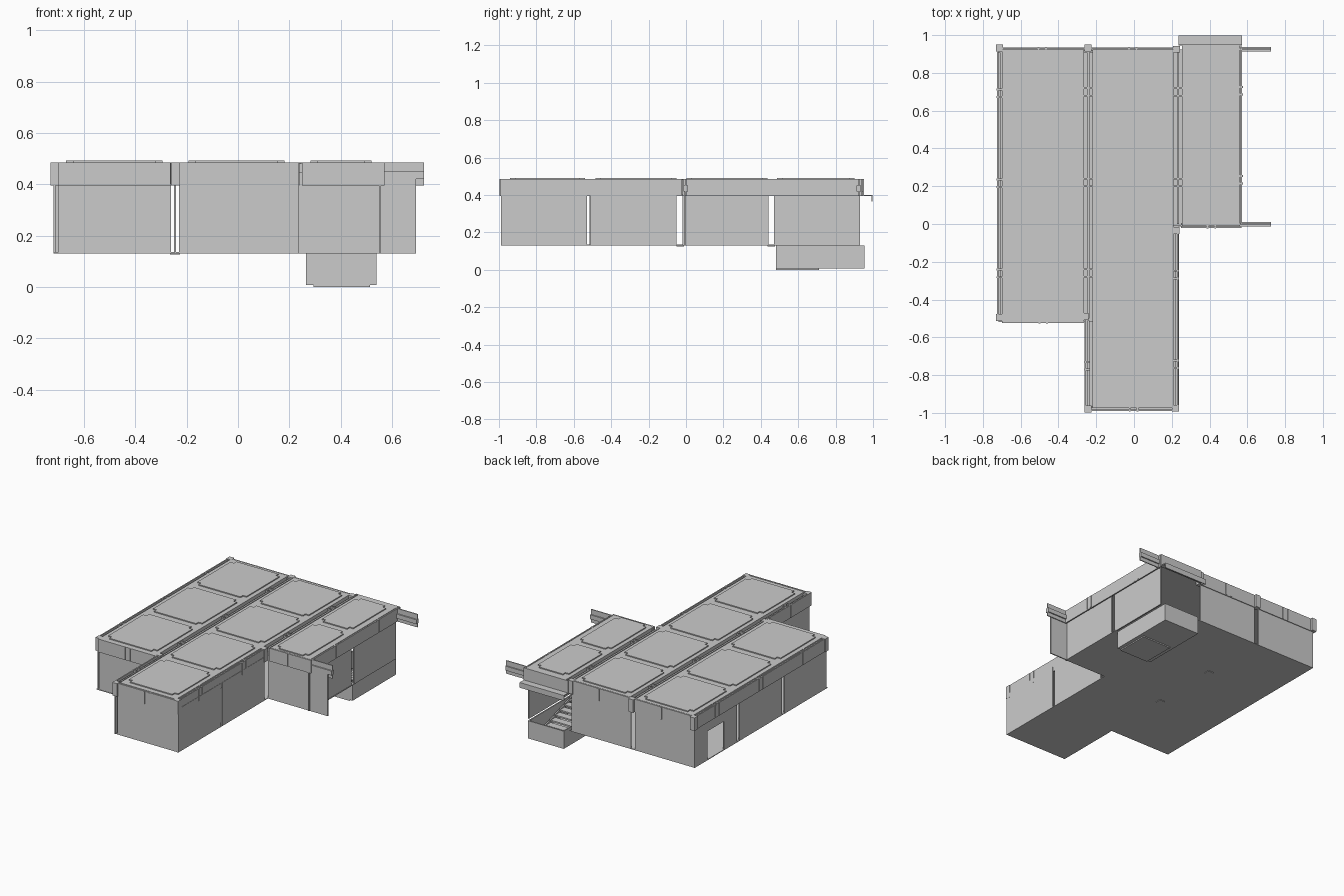
import bpy, bmesh

if "Cube" in bpy.data.objects:
    bpy.data.objects.remove(bpy.data.objects["Cube"])

T = 0.008  # thin sheet thickness


def mesh_object(name, bm):
    me = bpy.data.meshes.new(name)
    bm.to_mesh(me)
    bm.free()
    ob = bpy.data.objects.new(name, me)
    bpy.context.collection.objects.link(ob)
    return ob


def boxes(name, items):
    """One object from (x0, x1, y0, y1, z0, z1) boxes."""
    bm = bmesh.new()
    for x0, x1, y0, y1, z0, z1 in items:
        vs = bmesh.ops.create_cube(bm, size=1)["verts"]
        for v in vs:
            v.co.x = x0 if v.co.x < 0 else x1
            v.co.y = y0 if v.co.y < 0 else y1
            v.co.z = z0 if v.co.z < 0 else z1
    return mesh_object(name, bm)


def prism(name, pts, z0, z1):
    bm = bmesh.new()
    f = bm.faces.new([bm.verts.new((x, y, z0)) for x, y in pts])
    top = bmesh.ops.extrude_face_region(bm, geom=[f])["geom"]
    for v in top:
        if isinstance(v, bmesh.types.BMVert):
            v.co.z = z1
    bmesh.ops.recalc_face_normals(bm, faces=bm.faces)
    return mesh_object(name, bm)


def trim(name, axis, a, b, edge, out):
    """Stepped cornice along an axis; edge is the outer line, out = +1 or -1."""
    items = []
    for d0, d1, z0, z1 in ((0, .008, .395, .485), (.008, .016, .42, .45),
                           (.016, .026, .41, .475)):
        lo, hi = sorted((edge - out * d0, edge - out * d1))
        items.append((a, b, lo, hi, z0, z1) if axis == "x" else (lo, hi, a, b, z0, z1))
    # clip pair at the middle of each module
    n = max(1, round((b - a) / .48))
    for i in range(n):
        c = a + (b - a) * (i + .5) / n
        for s in (-.02, .02):
            lo, hi = sorted((edge + out * .003, edge - out * .03))
            p, q = c + s - .005, c + s + .005
            items.append((p, q, lo, hi, .40, .484) if axis == "x" else (lo, hi, p, q, .40, .484))
    boxes(name, items)


ROWS = [(-.99, -.53), (-.51, -.05), (-.02, .44), (.47, .93)]
Z0, Z1 = .13, .43

# Floors
boxes("left_floor", [(-.718, -.245, -.518, .93, .13, .135)])
boxes("middle_floor", [(-.245, .237, -.988, .93, .13, .135)])
boxes("right_floor", [(.237, .56, -.01, .485, .13, .135)])
boxes("floor_hatches", [(x - .02, x + .02, y - .02, y + .02, .126, .131)
                        for x, y in ((-.245, -.03), (-.245, .455))])

# Perimeter walls, one panel per module with open seams between them
wall = []
for i, (a, b) in enumerate(ROWS):
    if i in (1, 2):
        wall.append((-.718, -.718 + T, a, b, Z0, Z1))
    if i < 2:
        wall.append((.229, .229 + T, a, b, Z0, Z1))
    if i > 1:
        wall.append((.549, .549 + T, a, b, Z0, Z1))
wall.append((-.249, -.249 + T, ROWS[0][0], ROWS[0][1], Z0, Z1))
# left wall panel with the doorway
wall += [(-.718, -.718 + T, .47, .61, Z0, Z1), (-.718, -.718 + T, .79, .93, Z0, Z1),
         (-.718, -.718 + T, .61, .79, .33, Z1)]
boxes("side_walls", wall)
boxes("front_walls", [(-.70, -.26, -.516, -.516 + T, Z0, Z1),
                      (-.23, .235, -.988, -.988 + T, Z0, Z1),
                      (.238, .693, -.012, -.012 + T, Z0, Z1)])
boxes("back_walls", [(-.718, -.26, .922, .93, Z0, Z1), (-.23, .225, .922, .93, Z0, Z1)])

# Roof decks
boxes("roof_decks", [(-.70, -.265, -.515, .925, .42, .485),
                     (-.22, .21, -.975, .925, .42, .485),
                     (.255, .56, -.01, .95, .42, .485)])

# Channels between roof decks
boxes("roof_channels", [(-.27, -.215, -.52, .925, .42, .445),
                        (.205, .26, -.01, .925, .42, .445)])
rails = []
for x, y0 in ((-.2425, -.5), (.2325, 0)):
    rails.append((x - .006, x + .006, y0, .92, .44, .475))
    for c in (-.26, .22, .70):
        if c > y0:
            rails += [(x - .025, x + .025, c + s - .004, c + s + .004, .44, .48) for s in (-.02, .02)]
boxes("channel_rails", rails)

# Raised roof panels with notched corners
def panel(name, x0, x1, y0, y1, n=.027):
    prism(name, [(x0 + n, y0), (x1 - n, y0), (x1 - n, y0 + n), (x1, y0 + n),
                 (x1, y1 - n), (x1 - n, y1 - n), (x1 - n, y1), (x0 + n, y1),
                 (x0 + n, y1 - n), (x0, y1 - n), (x0, y0 + n), (x0 + n, y0 + n)], .484, .492)


PY = [(-.94, -.54), (-.485, -.05), (.003, .437), (.487, .9)]
for label, x0, x1, first in (("left", -.67, -.295, 1), ("middle", -.193, .182, 0),
                             ("right", .283, .52, 2)):
    for k in range(first, 4):
        panel(f"{label}_roof_panel_{k}", x0, x1, *PY[k])

# Cornices
trim("left_cornice", "y", -.5, .93, -.725, -1)
trim("left_front_cornice", "x", -.70, -.26, -.523, -1)
trim("left_back_cornice", "x", -.72, -.25, .935, 1)
trim("middle_back_cornice", "x", -.24, .225, .935, 1)
trim("middle_front_cornice", "x", -.24, .235, -.99, -1)
trim("middle_left_cornice", "y", -.99, -.51, -.262, -1)
trim("middle_right_cornice", "y", -.98, -.03, .235, 1)
trim("right_cornice", "y", 0, .94, .573, 1)
trim("right_front_cornice", "x", .25, .57, -.02, -1)

# Cornice ends that run past the right block
for name, y in (("front", -.002), ("back", .924)):
    boxes(f"{name}_cornice_extension", [(.56, .725, y - .003, y + .004, .395, .485),
                                        (.56, .725, y - .012, y + .012, .42, .45)])

# Corner posts on the roof line
boxes("corner_nodes", [(x - .018, x + .018, y - .018, y + .018, .395, .485) for x, y in (
    (-.712, .932), (-.243, .932), (.225, .925), (-.712, -.495), (-.243, -.98),
    (.22, -.975), (.222, -.035), (-.258, -.49))])

# Canopy strip over the rear opening
boxes("rear_canopy", [(.235, .573, .95, .998, .395, .401), (.235, .573, .992, .998, .365, .40),
                      (.235, .573, .945, .952, .395, .485)])

# Sunken stairwell
boxes("stairwell", [(.265, .273, .48, .955, .01, .13), (.532, .54, .48, .955, .01, .13),
                    (.265, .54, .48, .488, .01, .13), (.265, .54, .947, .955, .01, .13),
                    (.265, .54, .48, .955, .008, .016), (.295, .515, .48, .71, 0, .01)])

# Stair treads and their stringers
N = 7
boxes("stair_treads", [(.295, .515, .49 + i * .05, .54 + i * .05, .112 - i * .016, .122 - i * .016)
                       for i in range(N)])
bm = bmesh.new()
for x in (.287, .515):
    a = [bm.verts.new((x, y, z)) for y, z in ((.49, .10), (.49, .14), (.84, .03), (.84, .015))]
    f = bm.faces.new(a)
    r = bmesh.ops.extrude_face_region(bm, geom=[f])["geom"]
    bmesh.ops.translate(bm, vec=(.008, 0, 0), verts=[v for v in r if isinstance(v, bmesh.types.BMVert)])
bmesh.ops.recalc_face_normals(bm, faces=bm.faces)
mesh_object("stair_stringers", bm)
